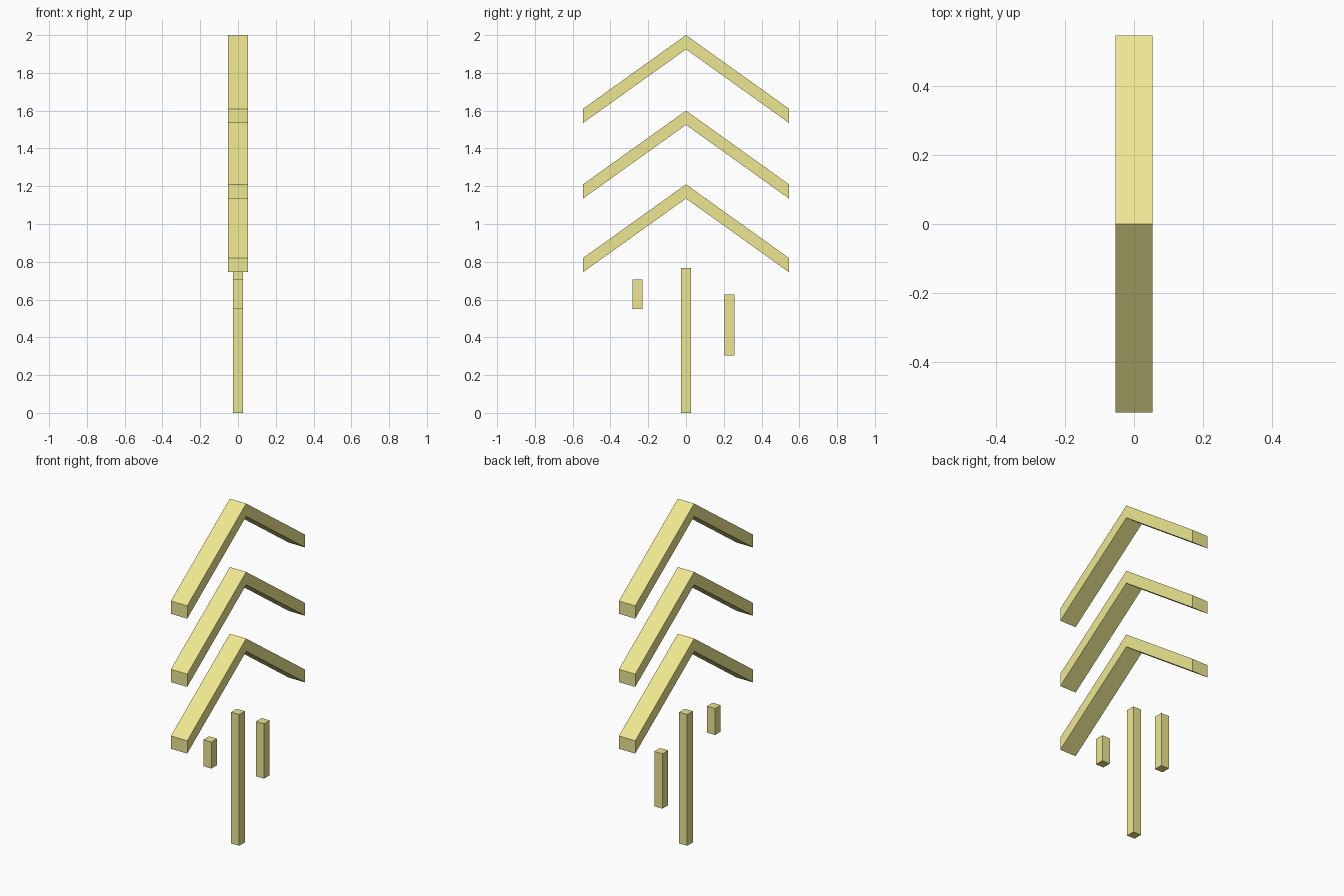
import bpy

if "Cube" in bpy.data.objects:
    bpy.data.objects.remove(bpy.data.objects["Cube"])

mat = bpy.data.materials.new("yellow")
mat.diffuse_color = (0.85, 0.80, 0.28, 1)
mat.use_nodes = True
mat.node_tree.nodes["Principled BSDF"].inputs["Base Color"].default_value = mat.diffuse_color


def extrude_profile(name, profile, half_width):
    """Closed solid from a (y, z) outline, extruded symmetrically along x."""
    n = len(profile)
    verts = [(x, y, z) for x in (-half_width, half_width) for y, z in profile]
    faces = [tuple(reversed(range(n))), tuple(range(n, 2 * n))]
    faces += [(i, (i + 1) % n, n + (i + 1) % n, n + i) for i in range(n)]
    mesh = bpy.data.meshes.new(name)
    mesh.from_pydata(verts, [], faces)
    mesh.materials.append(mat)
    obj = bpy.data.objects.new(name, mesh)
    bpy.context.collection.objects.link(obj)
    return obj


# Three stacked chevrons, given by the height of each peak
SPAN, DROP, THICK = 0.545, 0.39, 0.075
for name, peak in (("lower", 1.21), ("middle", 1.60), ("upper", 2.0)):
    eave = peak - DROP
    extrude_profile(name + "_chevron", [
        (-SPAN, eave - THICK), (0, peak - THICK), (SPAN, eave - THICK),
        (SPAN, eave), (0, peak), (-SPAN, eave)], 0.053)

# Square posts: centre trunk and two floating side bars
R = 0.026
for name, y, z0, z1 in (("trunk_post", 0, 0, 0.768),
                        ("short_bar", -0.257, 0.55, 0.705),
                        ("long_bar", 0.23, 0.305, 0.626)):
    extrude_profile(name, [(y - R, z0), (y + R, z0), (y + R, z1), (y - R, z1)], R)
